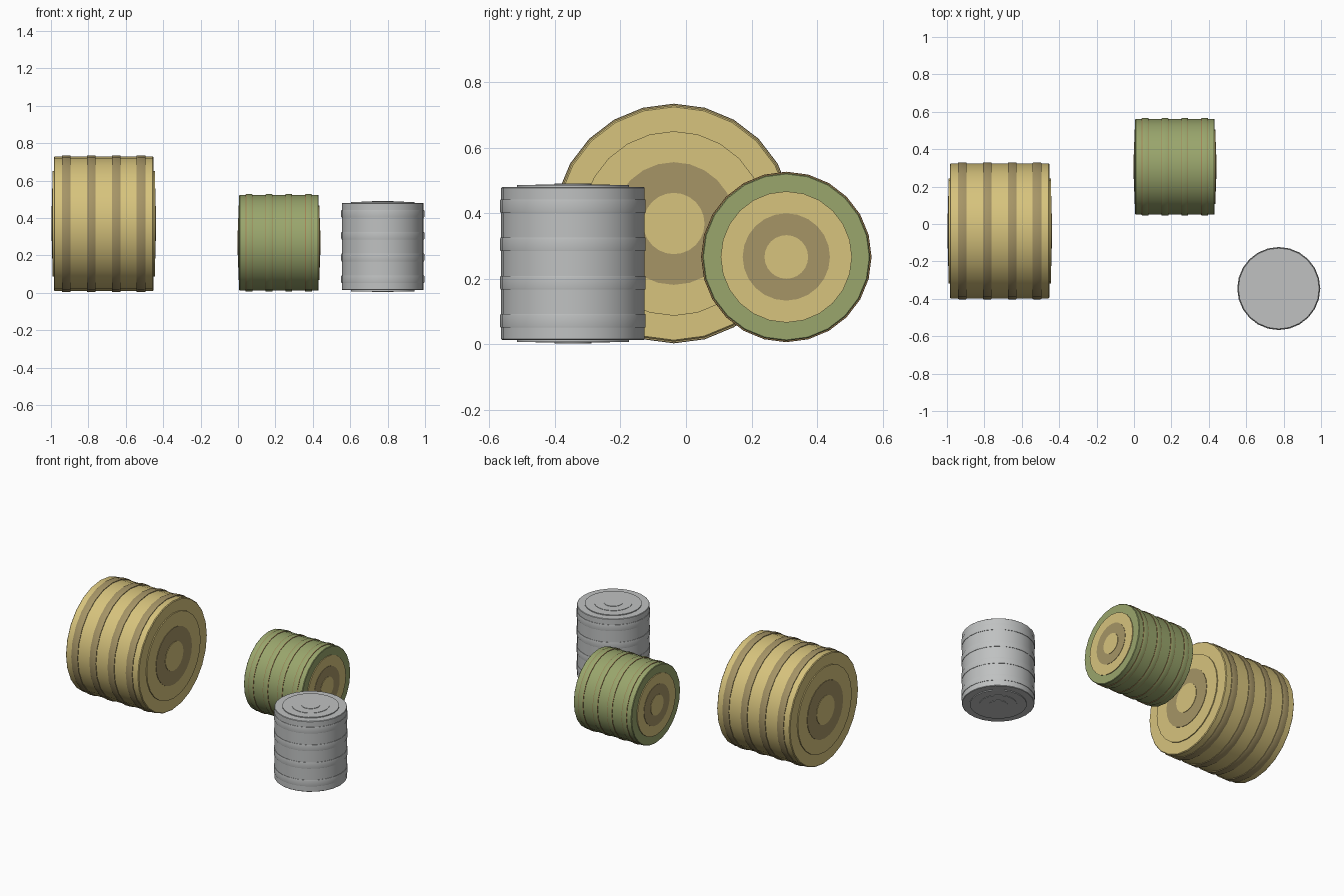
import bpy
import math
from mathutils import Matrix, Vector

cube = bpy.data.objects.get("Cube")
if cube:
    bpy.data.objects.remove(cube, do_unlink=True)


def material(name, rgb):
    m = bpy.data.materials.new(name)
    m.use_nodes = True
    col = (*[(c / 255) ** 2.2 for c in rgb], 1)
    m.diffuse_color = col
    m.node_tree.nodes["Principled BSDF"].inputs["Base Color"].default_value = col
    return m


straw = material("straw", (214, 194, 124))
dark_straw = material("dark straw", (164, 147, 102))
green = material("wrap green", (152, 164, 108))
brown = material("cord brown", (160, 128, 84))
silver = material("silver wrap", (190, 192, 192))

SIDES = 24


def lathe(name, profile, centre, axis, mats, rule=None):
    """Spin (radius, height) points about the axis and close both ends."""
    verts, faces, index = [], [], []
    for r, h in profile:
        for i in range(SIDES):
            a = 2 * math.pi * i / SIDES
            verts.append((r * math.cos(a), r * math.sin(a), h))
    for k in range(len(profile) - 1):
        for i in range(SIDES):
            j = (i + 1) % SIDES
            a, b = k * SIDES, (k + 1) * SIDES
            faces.append((a + i, a + j, b + j, b + i))
            index.append(rule(k) if rule else 0)
    top = (len(profile) - 1) * SIDES
    faces.append(tuple(reversed(range(SIDES))))
    faces.append(tuple(range(top, top + SIDES)))
    index += [0, 0]
    mesh = bpy.data.meshes.new(name)
    mesh.from_pydata(verts, [], faces)
    for m in mats:
        mesh.materials.append(m)
    mesh.polygons.foreach_set("material_index", index)
    if axis == "X":
        mesh.transform(Matrix.Rotation(math.pi / 2, 4, "Y"))
    obj = bpy.data.objects.new(name, mesh)
    obj.location = centre
    bpy.context.collection.objects.link(obj)
    bpy.ops.object.select_all(action="DESELECT")
    obj.select_set(True)
    bpy.context.view_layer.objects.active = obj
    bpy.ops.object.shade_smooth_by_angle(angle=math.radians(30))
    return obj


def bale(name, centre, axis, radius, length, body, discs, band, edge):
    half = length / 2
    core = radius * 0.985
    bevel = radius * 0.012
    # wrapped core
    end = half * 0.957
    lathe(name + "_body", [(core - bevel, -end), (core, -end + bevel),
                           (core, end - bevel), (core - bevel, end)],
          centre, axis, [body])
    # four raised bands
    w = length * 0.042
    for n in range(4):
        h = (n - 1.5) * length * 0.239
        lathe(f"{name}_band_{n + 1}",
              [(core * 0.99, h - w), (radius - bevel / 3, h - w), (radius, h - w * 0.8),
               (radius, h + w * 0.8), (radius - bevel / 3, h + w), (core * 0.99, h + w)],
              centre, axis, [band, edge], lambda k: 0 if k == 2 else 1)
    # stepped discs on both ends
    direction = Vector((1, 0, 0) if axis == "X" else (0, 0, 1))
    for side, sign in (("first", -1), ("second", 1)):
        for n, (ratio, top) in enumerate(((0.77, 0.98), (0.512, 0.99), (0.256, 1.0))):
            r = radius * ratio
            inner, outer = half * 0.94, half * top
            lo, hi = sorted((sign * inner, sign * outer))
            lathe(f"{name}_{side}_end_disc_{n + 1}", [(r, lo), (r, hi)],
                  centre, axis, [discs[n]])


bale("large_bale", (-0.718, -0.037, 0.369), "X", 0.3655, 0.557,
     straw, (straw, dark_straw, straw), dark_straw, dark_straw)
bale("green_bale", (0.2185, 0.306, 0.267), "X", 0.26, 0.443,
     green, (straw, dark_straw, straw), green, brown)
bale("silver_bale", (0.774, -0.345, 0.247), "Z", 0.222, 0.488,
     silver, (silver, silver, silver), silver, silver)
